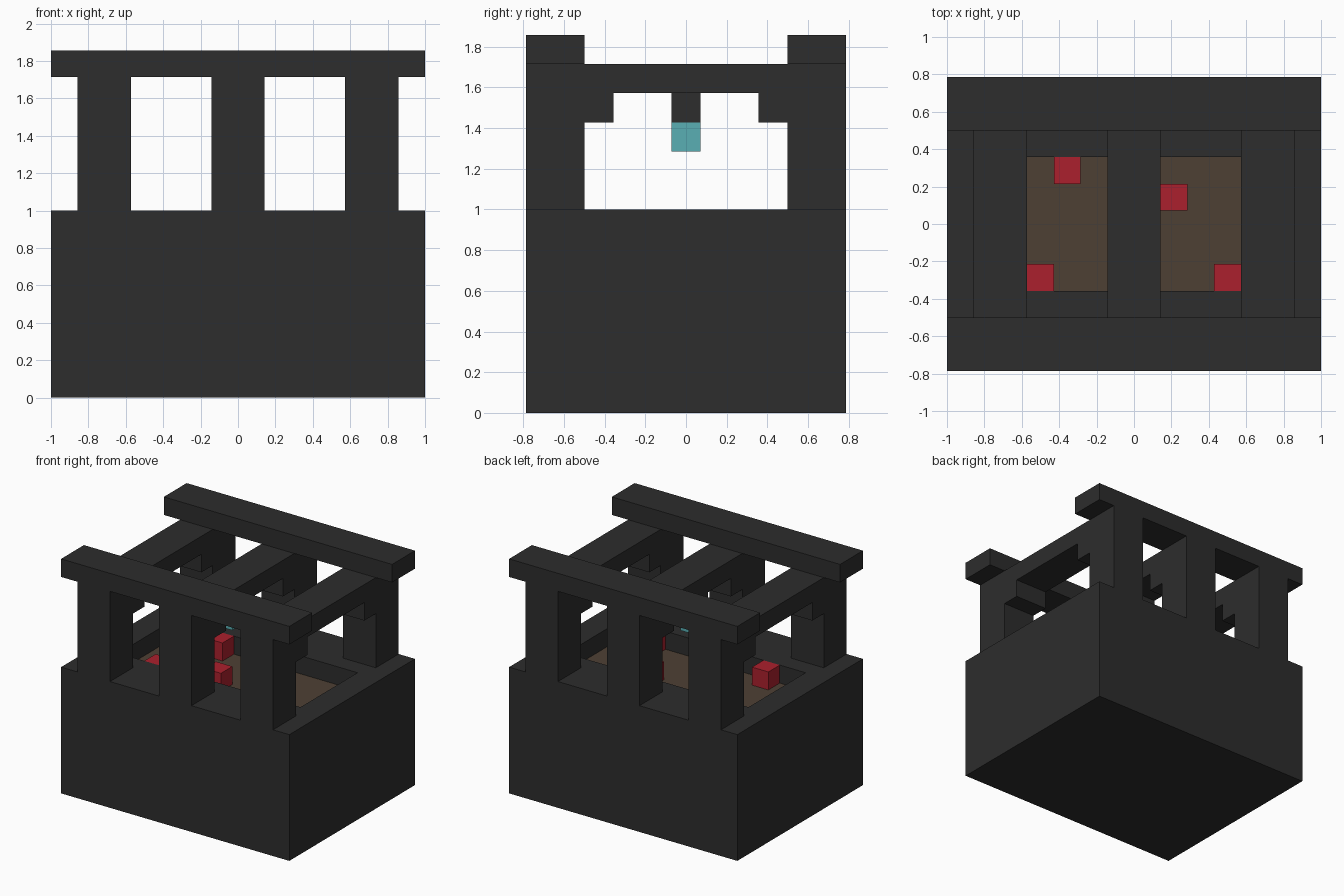
import bpy
import bmesh

U = 1 / 7  # one block

default = bpy.data.objects.get("Cube")
if default:
    bpy.data.objects.remove(default, do_unlink=True)


def material(name, rgb):
    mat = bpy.data.materials.new(name)
    mat.use_nodes = True
    mat.diffuse_color = (*rgb, 1)
    bsdf = next(n for n in mat.node_tree.nodes if n.type == "BSDF_PRINCIPLED")
    bsdf.inputs["Base Color"].default_value = (*rgb, 1)
    return mat


charcoal = material("charcoal", (0.026, 0.026, 0.026))
brown = material("brown", (0.076, 0.051, 0.034))
red = material("red", (0.41, 0.0145, 0.026))
teal = material("teal", (0.1, 0.43, 0.456))


def finish(name, bm, *mats):
    mesh = bpy.data.meshes.new(name)
    bm.normal_update()
    bm.to_mesh(mesh)
    bm.free()
    for mat in mats:
        mesh.materials.append(mat)
    obj = bpy.data.objects.new(name, mesh)
    bpy.context.collection.objects.link(obj)
    return obj


def box_mesh(low, high):
    # Box between two corners, measured in blocks
    bm = bmesh.new()
    bmesh.ops.create_cube(bm, size=1)
    for v in bm.verts:
        v.co = [U * (a if c < 0 else b) for c, a, b in zip(v.co, low, high)]
    bm.normal_update()
    return bm


def box(name, low, high, mat):
    return finish(name, box_mesh(low, high), mat)


# Solid base with a shallow basin sunk into its top
bm = box_mesh((-7, -5.5, 0), (7, 5.5, 7))
top = max(bm.faces, key=lambda f: f.calc_center_median().z)
bmesh.ops.inset_region(bm, faces=[top], thickness=2 * U)
for v in top.verts:
    v.co.y = 2.5 * U if v.co.y > 0 else -2.5 * U
sunk = bmesh.ops.extrude_face_region(bm, geom=[top])["geom"]
floor = next(g for g in sunk if isinstance(g, bmesh.types.BMFace))
for v in floor.verts:
    v.co.z -= U
floor.material_index = 1
if top.is_valid and top is not floor:
    bmesh.ops.delete(bm, geom=[top], context="FACES_ONLY")
finish("base", bm, charcoal, brown)

# Columns, corner braces and rails on both sides
for side, s in (("front", -1), ("back", 1)):
    outer, inner, tip = 5.5 * s, 3.5 * s, 2.5 * s
    y0, y1 = sorted((outer, inner))
    b0, b1 = sorted((inner, tip))
    for label, x in (("right", -5), ("middle", 0), ("left", 5)):
        box(f"{side}_{label}_column", (x - 1, y0, 7), (x + 1, y1, 12), charcoal)
        box(f"{side}_{label}_brace", (x - 1, b0, 10), (x + 1, b1, 11), charcoal)
    box(f"{side}_rail", (-7, y0, 12), (7, y1, 13), charcoal)

# Cross beams joining front and back columns
for label, x in (("right", -5), ("middle", 0), ("left", 5)):
    box(f"{label}_cross_beam", (x - 1, -3.5, 11), (x + 1, 3.5, 12), charcoal)

# Lamp hanging from the middle beam
box("lamp_hanger", (-1, -0.5, 10), (0, 0.5, 11), charcoal)
box("lamp", (-1, -0.5, 9), (0, 0.5, 10), teal)

# Red blocks resting on the basin floor
for i, (x, y) in enumerate([(-4, -2.5), (-3, 1.5), (-1, -1.5), (1, 0.5), (3, -2.5)]):
    box(f"red_block_{i + 1}", (x, y, 6), (x + 1, y + 1, 7), red)
